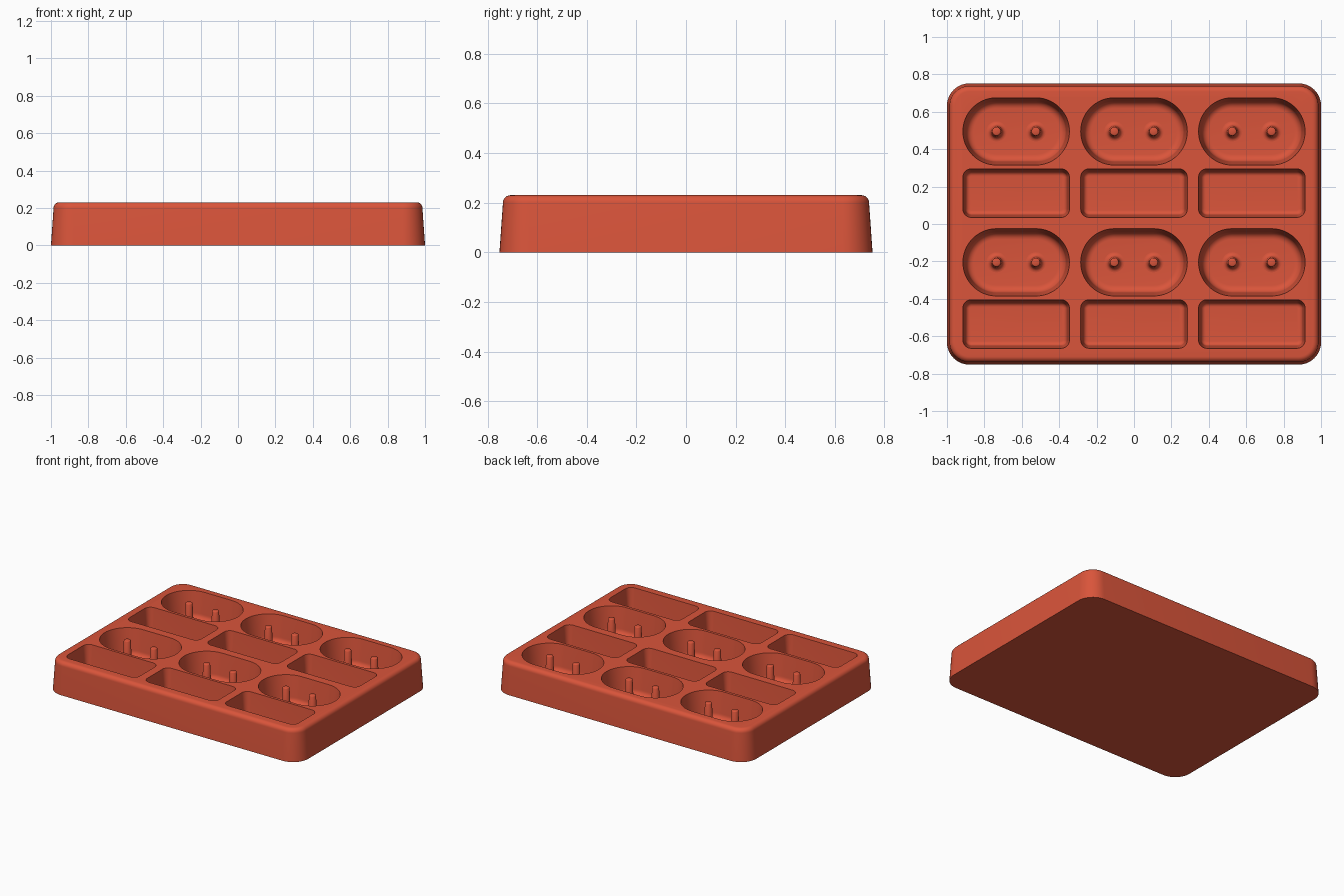
import bpy, bmesh
from math import sin, cos, pi, radians

if "Cube" in bpy.data.objects:
    bpy.data.objects.remove(bpy.data.objects["Cube"])

TOP, FLOOR = 0.23, 0.04

clay = bpy.data.materials.new("terracotta_red")
clay.use_nodes = True
colour = (0.7, 0.09, 0.043, 1)
clay.diffuse_color = colour
clay.node_tree.nodes["Principled BSDF"].inputs["Base Color"].default_value = colour


def rounded_ring(bm, centre, hx, hy, r, z, steps):
    """Outline of a rounded rectangle at height z."""
    ring = []
    for i, (sx, sy) in enumerate([(1, 1), (-1, 1), (-1, -1), (1, -1)]):
        for s in range(steps + 1):
            a = (i + s / steps) * pi / 2
            x = centre[0] + sx * (hx - r) + r * cos(a)
            y = centre[1] + sy * (hy - r) + r * sin(a)
            ring.append(bm.verts.new((x, y, z)))
    return ring


def loft(bm, centre, size, corner, profile, steps=10):
    """Stack inset copies of a rounded rectangle; profile holds (inset, z)."""
    rings = [rounded_ring(bm, centre, size[0] - d, size[1] - d,
                          max(corner - d, 0.006), z, steps) for d, z in profile]
    n = len(rings[0])
    for a, b in zip(rings, rings[1:]):
        for i in range(n):
            j = (i + 1) % n
            bm.faces.new((a[i], a[j], b[j], b[i]))
    bm.faces.new(rings[0])
    bm.faces.new(rings[-1])


def arc(d, z, r, start, end, steps=7):
    """Points of a fillet around (d, z) for use in a profile."""
    angles = [radians(start + (end - start) * i / steps) for i in range(steps + 1)]
    return [(d + r * cos(a), z + r * sin(a)) for a in angles]


def finish(bm, name):
    bmesh.ops.recalc_face_normals(bm, faces=bm.faces)
    mesh = bpy.data.meshes.new(name)
    bm.to_mesh(mesh)
    bm.free()
    mesh.materials.append(clay)
    obj = bpy.data.objects.new(name, mesh)
    bpy.context.collection.objects.link(obj)
    return obj


def smooth(obj):
    bpy.ops.object.select_all(action='DESELECT')
    obj.select_set(True)
    bpy.context.view_layer.objects.active = obj
    bpy.ops.object.shade_smooth_by_angle(angle=radians(35))


# Tray block with drafted sides and a rounded top edge
bm = bmesh.new()
edge = 0.03
loft(bm, (0, 0), (1.0, 0.752), 0.12,
     [(0, 0)] + arc(0.014 + edge, TOP - edge, edge, 180, 90))
tray = finish(bm, "mould_tray")

# Pocket cutters and pegs, repeated on a grid of three by two
cut = bmesh.new()
pegs = bmesh.new()


def pocket_profile(draft, fillet):
    return [(-0.002, TOP + 0.02), (0, TOP)] + \
        arc(draft + fillet, FLOOR + fillet, fillet, 180, 270)


peg_r, flare = 0.03, 0.024
peg_base = peg_r + flare
peg_profile = [(0, FLOOR - 0.004)] + arc(0, FLOOR + flare, flare, -90, 0) + \
    [(peg_base - 0.023, TOP - 0.008), (peg_base - 0.019, TOP - 0.004)]

for x in (-0.63, 0, 0.63):
    for y in (0.495, -0.205):
        loft(cut, (x, y), (0.285, 0.18), 0.1799, pocket_profile(0.018, 0.04), 16)
        loft(cut, (x, y - 0.33), (0.285, 0.13), 0.045, pocket_profile(0.014, 0.024), 8)
        for side in (-1, 1):
            # the last inset leaves a narrow rounded tip
            loft(pegs, (x + side * 0.105, y), (peg_base, peg_base), peg_base - 0.0001,
                 peg_profile[:-1] + [(peg_base - 0.021, TOP - 0.005),
                                     (peg_base - 0.017, TOP - 0.003)], 6)

cutter = finish(cut, "pocket_cutter")
cutter.hide_render = True

# Carve the pockets, then drop the cutter
mod = tray.modifiers.new("pockets", 'BOOLEAN')
mod.operation = 'DIFFERENCE'
mod.solver = 'EXACT'
mod.object = cutter
bpy.context.view_layer.update()
bpy.context.view_layer.objects.active = tray
tray.select_set(True)
bpy.ops.object.modifier_apply(modifier=mod.name)
bpy.data.objects.remove(cutter)
smooth(tray)

smooth(finish(pegs, "hole_pegs"))
